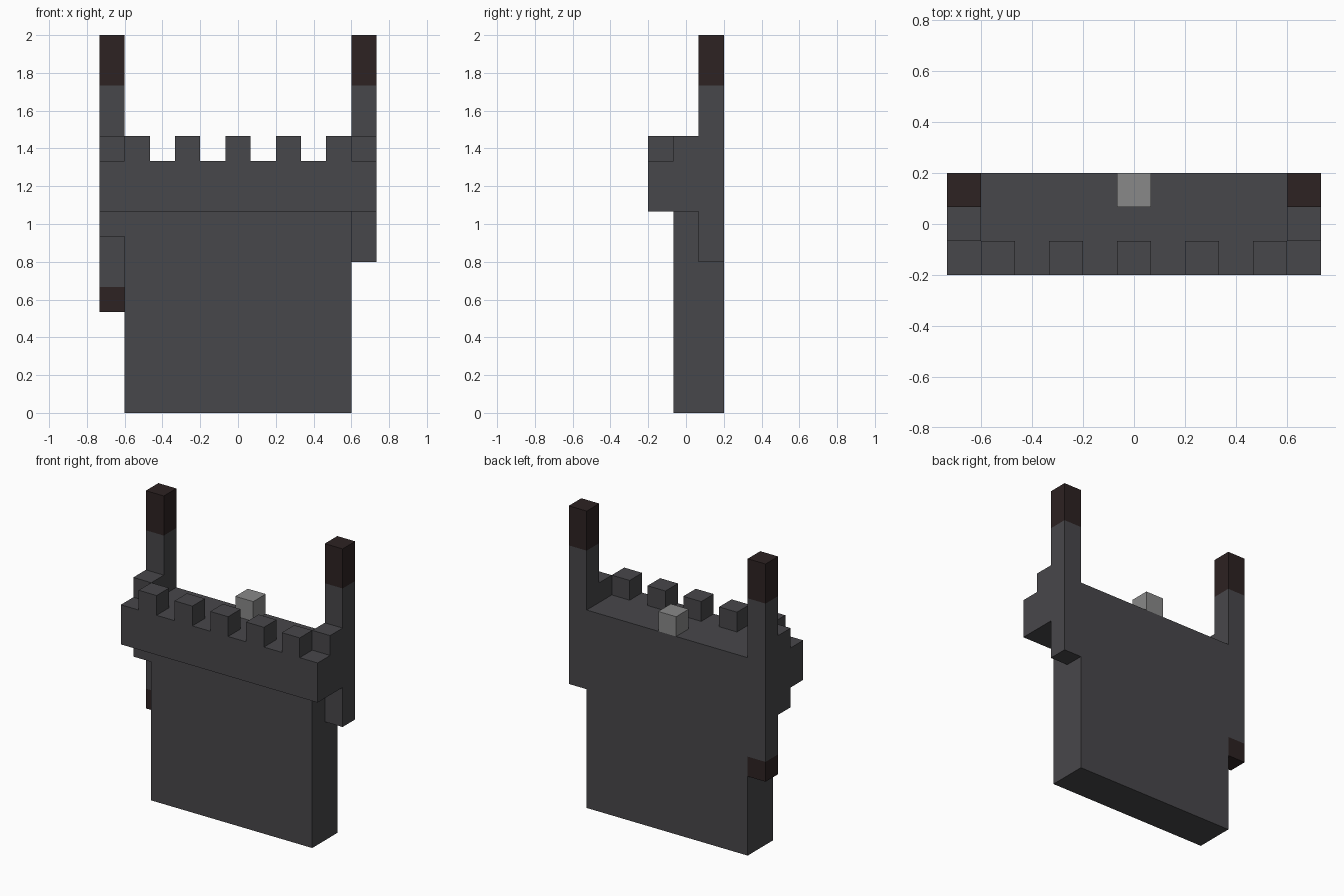
import bpy
import bmesh
from mathutils import Vector

if "Cube" in bpy.data.objects:
    bpy.data.objects.remove(bpy.data.objects["Cube"])

U = 2 / 15  # one block


def material(name, color):
    m = bpy.data.materials.new(name)
    m.use_nodes = True
    m.diffuse_color = (*color, 1)
    bsdf = m.node_tree.nodes["Principled BSDF"]
    bsdf.inputs["Base Color"].default_value = (*color, 1)
    return m


STONE = material("dark stone", (0.064, 0.063, 0.069))
CHAR = material("charred brown", (0.026, 0.016, 0.016))
PALE = material("pale grey", (0.25, 0.25, 0.25))


def box(name, x, y, z, mat):
    """Box between (low, high) limits given in blocks."""
    lo, hi = (Vector(c) * U for c in zip(x, y, z))
    bm = bmesh.new()
    bmesh.ops.create_cube(bm, size=1)
    for v in bm.verts:
        v.co = [lo[i] if v.co[i] < 0 else hi[i] for i in range(3)]
    mesh = bpy.data.meshes.new(name)
    bm.to_mesh(mesh)
    bm.free()
    mesh.materials.append(mat)
    ob = bpy.data.objects.new(name, mesh)
    bpy.context.collection.objects.link(ob)
    return ob


# Depth layers, front to back
FRONT, MIDDLE, BACK = (-1.5, -0.5), (-0.5, 0.5), (0.5, 1.5)

# Main wall and overhanging parapet
box("wall", (-4.5, 4.5), (-0.5, 1.5), (0, 10), STONE)
box("parapet", (-5.5, 5.5), FRONT, (8, 10), STONE)

# Row of merlons along the front
for i, cx in enumerate((-4, -2, 0, 2, 4)):
    box(f"merlon_{i + 1}", (cx - 0.5, cx + 0.5), FRONT, (10, 11), STONE)

# Side blocks and corner posts, uneven at the bottom
for side, x, block_base, post_base in (("right", (-5.5, -4.5), 7, 5),
                                       ("left", (4.5, 5.5), 8, 6)):
    box(side + "_side_block", x, MIDDLE, (block_base, 11), STONE)
    box(side + "_post", x, BACK, (post_base, 13), STONE)
    box(side + "_post_tip", x, BACK, (13, 15), CHAR)

# Burnt foot of the longer post
box("right_post_foot", (-5.5, -4.5), BACK, (4, 5), CHAR)

# Pale block resting on the wall top
box("pale_block", (-0.5, 0.5), BACK, (10, 11), PALE)
